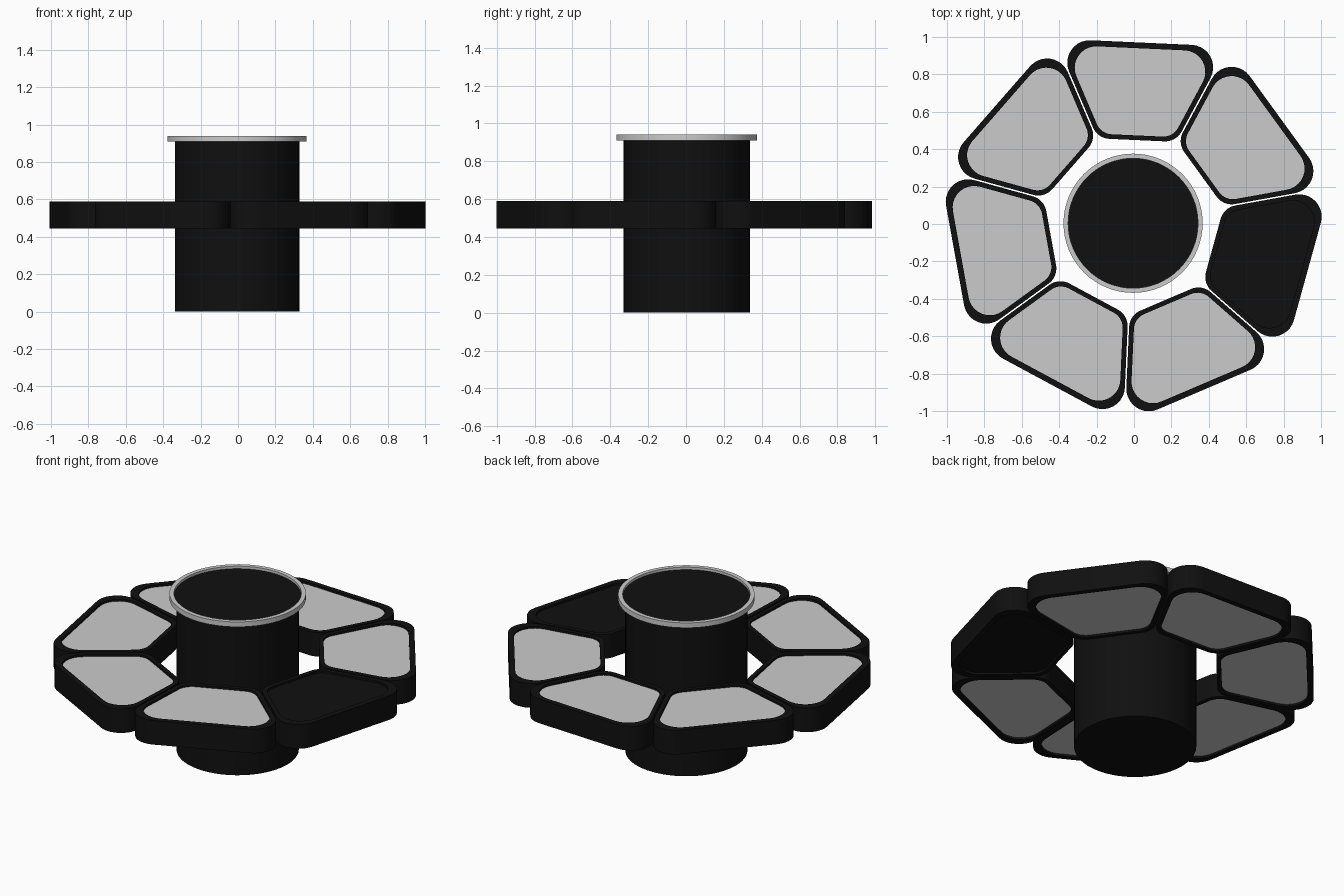
import bpy, bmesh, math
from mathutils import Vector, Matrix

if "Cube" in bpy.data.objects:
    bpy.data.objects.remove(bpy.data.objects["Cube"])

CENTRE = Vector((-0.005, 0.004, 0))
black = bpy.data.materials.new("black")
black.diffuse_color = (0.005, 0.005, 0.005, 1)
black.use_nodes = True
black.node_tree.nodes["Principled BSDF"].inputs["Base Color"].default_value = black.diffuse_color


def make_object(name, bm, mat=None, matrix=Matrix()):
    bmesh.ops.recalc_face_normals(bm, faces=bm.faces)
    me = bpy.data.meshes.new(name)
    bm.to_mesh(me)
    bm.free()
    ob = bpy.data.objects.new(name, me)
    bpy.context.collection.objects.link(ob)
    ob.matrix_world = Matrix.Translation(CENTRE) @ matrix
    if mat:
        me.materials.append(mat)
    bpy.context.view_layer.objects.active = ob
    ob.select_set(True)
    bpy.ops.object.shade_smooth_by_angle(angle=math.radians(35))
    ob.select_set(False)
    return ob


def lathe(name, profile, mat=None, closed=False):
    bm = bmesh.new()
    vs = [bm.verts.new((r, 0, z)) for r, z in profile]
    es = [bm.edges.new(p) for p in zip(vs, vs[1:])]
    if closed:
        es.append(bm.edges.new((vs[-1], vs[0])))
    bmesh.ops.spin(bm, geom=vs + es, axis=(0, 0, 1), cent=(0, 0, 0),
                   angle=math.tau, steps=64)
    bmesh.ops.remove_doubles(bm, verts=bm.verts, dist=1e-5)
    return make_object(name, bm, mat)


def pad_outline(inner, outer, gap, r_out, r_in, steps=10):
    """Rounded wedge lying along +x; sides run parallel to the sector lines."""
    half = math.pi / 7
    width = lambda r: r * math.tan(half) - gap / math.cos(half)
    corners = [(inner, -width(inner), r_in), (outer, -width(outer), r_out),
               (outer, width(outer), r_out), (inner, width(inner), r_in)]
    pts = []
    for i, (x, y, rad) in enumerate(corners):
        c = Vector((x, y))
        a = (Vector(corners[i - 1][:2]) - c).normalized()
        b = (Vector(corners[(i + 1) % 4][:2]) - c).normalized()
        angle = a.angle(b)
        mid = c + (a + b).normalized() * rad / math.sin(angle / 2)
        start = c + a * rad / math.tan(angle / 2) - mid
        for k in range(steps + 1):
            t = (math.pi - angle) * k / steps
            pts.append(mid + Matrix.Rotation(t, 2) @ start)
    return pts


def bridge_loops(bm, loops, closed):
    rows = [[bm.verts.new((p.x, p.y, z)) for p in pts] for pts, z in loops]
    n = len(rows[0])
    pairs = list(zip(rows, rows[1:])) + ([(rows[-1], rows[0])] if closed else [])
    for a, b in pairs:
        for i in range(n):
            j = (i + 1) % n
            bm.faces.new((a[i], a[j], b[j], b[i]))
    if not closed:
        bm.faces.new(rows[0])
        bm.faces.new(rows[-1])


# central drum with flared head, and its rim
lathe("central_drum", [(0, 0), (0.333, 0), (0.333, 0.912), (0.35, 0.912),
                       (0.35, 0.925), (0, 0.925)], black)
lathe("drum_rim", [(0.347, 0.91), (0.372, 0.91), (0.372, 0.94), (0.347, 0.94)],
      closed=True)

# seven pads: a black frame round a recessed panel, one panel black
Z0, Z1, RECESS = 0.445, 0.59, 0.012
outside = pad_outline(0.445, 0.967, 0.004, 0.12, 0.10)
inside = pad_outline(0.470, 0.936, 0.030, 0.115, 0.09)
for k in range(7):
    turn = Matrix.Rotation(math.radians(87.4 + k * 360 / 7), 4, 'Z')
    bm = bmesh.new()
    bridge_loops(bm, [(outside, Z0), (outside, Z1), (inside, Z1), (inside, Z0)], True)
    make_object(f"pad_frame_{k + 1}", bm, black, turn)
    bm = bmesh.new()
    bridge_loops(bm, [(inside, Z0 + RECESS), (inside, Z1 - RECESS)], False)
    make_object(f"pad_panel_{k + 1}", bm, black if k == 5 else None, turn)
